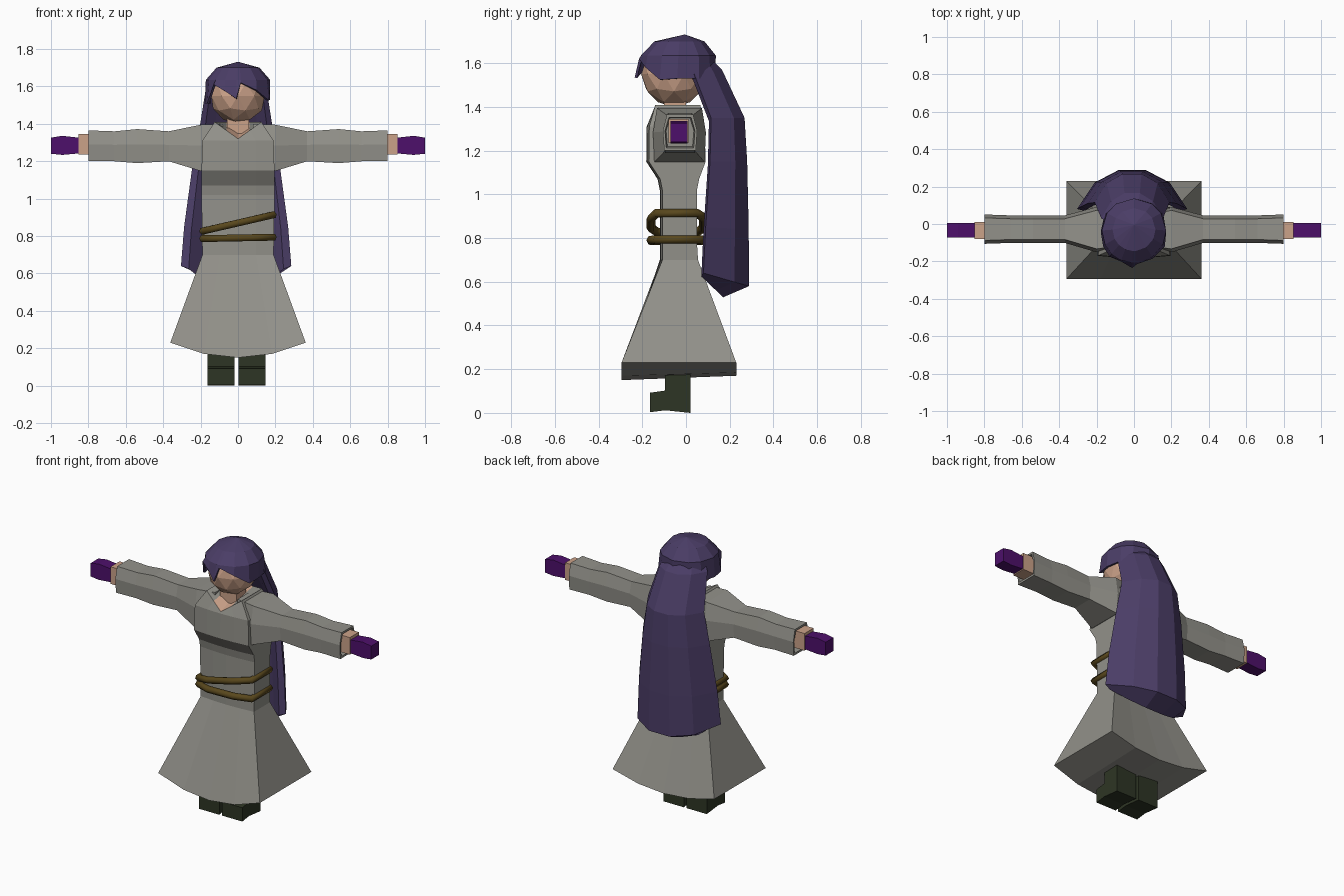
import bpy, bmesh, math
from mathutils import Vector

if "Cube" in bpy.data.objects:
    bpy.data.objects.remove(bpy.data.objects["Cube"])


def material(name, rgb):
    m = bpy.data.materials.new(name)
    m.diffuse_color = (*rgb, 1)
    m.use_nodes = True
    m.node_tree.nodes["Principled BSDF"].inputs["Base Color"].default_value = m.diffuse_color
    return m


ROBE = material("robe grey", (0.29, 0.285, 0.255))
HAIR = material("hair purple", (0.07, 0.047, 0.135))
SKIN = material("skin", (0.60, 0.36, 0.25))
GLOVE = material("glove violet", (0.075, 0.005, 0.145))
BOOT = material("boot green", (0.027, 0.036, 0.018))
ROPE = material("rope brown", (0.10, 0.064, 0.012))


def make(name, bm, *mats):
    bmesh.ops.recalc_face_normals(bm, faces=bm.faces[:])
    me = bpy.data.meshes.new(name)
    bm.to_mesh(me)
    bm.free()
    ob = bpy.data.objects.new(name, me)
    for m in mats:
        me.materials.append(m)
    bpy.context.collection.objects.link(ob)
    return ob


def loft(name, sections, *mats, cap_rule=None):
    """Each section is a front row and a back row of equal length."""
    bm = bmesh.new()
    rings = [[bm.verts.new(p) for p in front + back[::-1]] for front, back in sections]
    n = len(rings[0])
    for a, b in zip(rings, rings[1:]):
        for i in range(n):
            j = (i + 1) % n
            bm.faces.new((a[i], a[j], b[j], b[i]))
    for ring in (rings[0], rings[-1]):
        for i in range(n // 2 - 1):
            f = bm.faces.new((ring[i], ring[i + 1], ring[n - 2 - i], ring[n - 1 - i]))
            if cap_rule and ring is rings[-1]:
                f.material_index = cap_rule(i)
    return make(name, bm, *mats)


def box(name, lo, hi, mat):
    sec = [([(x, lo[1], lo[2]), (x, lo[1], hi[2])], [(x, hi[1], lo[2]), (x, hi[1], hi[2])])
           for x in (lo[0], hi[0])]
    return loft(name, sec, mat)


# Robe: skirt, waist and chest, with curved hem and V neck
F = (-1, -0.5, 0, 0.5, 1)
body = [([(0.362 * f, -0.295, 0.15 + 0.08 * f * f) for f in F],
         [(0.362 * f, 0.23, 0.17 + 0.06 * f * f) for f in F])]
for z, w, yf, yb in ((0.70, 0.19, -0.12, 0.055), (0.78, 0.192, -0.12, 0.05),
                     (1.02, 0.195, -0.12, 0.05), (1.07, 0.195, -0.13, 0.06),
                     (1.15, 0.195, -0.182, 0.09), (1.31, 0.19, -0.18, 0.085)):
    body.append(([(w * f, yf + 0.012 * f * f, z) for f in F], [(w * f, yb, z) for f in F]))
body.append(([(0.125 * f, -0.14 - 0.035 * (1 - abs(f)), 1.32 + 0.09 * abs(f)) for f in F],
             [(0.125 * f, 0.065, 1.41) for f in F]))
loft("robe", body, ROBE, SKIN, cap_rule=lambda i: int(i in (1, 2)))

# Sleeves, wrists, gloves and boots on both sides
ARM = ((0.08, -0.13, 0.06, 1.20, 1.40), (0.20, -0.145, 0.085, 1.148, 1.395),
       (0.37, -0.095, 0.04, 1.20, 1.36), (0.54, -0.095, 0.04, 1.19, 1.372),
       (0.66, -0.095, 0.04, 1.20, 1.36), (0.80, -0.1, 0.045, 1.20, 1.365),
       (0.80, -0.09, 0.035, 1.213, 1.353), (0.76, -0.085, 0.03, 1.22, 1.35))
for s, side in ((-1, "left"), (1, "right")):
    sec = []
    for x, y0, y1, z0, z1 in ARM:
        zm = z0 * 0.45 + z1 * 0.55
        sec.append(([(s * x, y0, z0), (s * x, y0 - 0.006, zm), (s * x, y0 + 0.012, z1)],
                    [(s * x, y1, z0), (s * x, y1 + 0.006, zm), (s * x, y1 - 0.012, z1)]))
    loft(side + "_sleeve", sec, ROBE)
    box(side + "_wrist", (s * 0.74, -0.08, 1.235), (s * 0.853, 0.012, 1.345), SKIN)
    g = [(0.85, 1.242, 1.326), (0.94, 1.234, 1.336), (1.0, 1.24, 1.326)]
    loft(side + "_glove", [([(s * x, -0.072, a), (s * x, -0.072, b)],
                            [(s * x, 0.006, a), (s * x, 0.006, b)]) for x, a, b in g], GLOVE)
    cx = s * 0.082 - 0.008
    sec = []
    for x in (cx - 0.072, cx + 0.072):
        sec.append(([(x, -0.165, 0.003), (x, -0.095, 0.012), (x, 0.02, 0)],
                    [(x, -0.165, 0.092), (x, -0.095, 0.102), (x, 0.02, 0.102)]))
    loft(side + "_boot", sec, BOOT)
    box(side + "_boot_shaft", (cx - 0.072, -0.095, 0.1), (cx + 0.072, 0.02, 0.3), BOOT)

# Head and neck
bm = bmesh.new()
bmesh.ops.create_icosphere(bm, subdivisions=2, radius=0.15)
for v in bm.verts:
    v.co = v.co + Vector((0, -0.055, 1.55))
make("head", bm, SKIN)
box("neck", (-0.058, -0.1, 1.3), (0.058, 0.0, 1.44), SKIN)

# Rope belts
for name, z0, slope in (("lower_rope", 0.79, 0.02), ("upper_rope", 0.87, 0.23)):
    cu = bpy.data.curves.new(name, "CURVE")
    cu.dimensions = "3D"
    cu.bevel_depth = 0.021
    cu.bevel_resolution = 1
    pts = [(0.19, -0.135), (0.19, 0.05), (0.1, 0.08), (-0.1, 0.08),
           (-0.19, 0.05), (-0.19, -0.13), (-0.1, -0.16), (0.08, -0.16)]
    sp = cu.splines.new("POLY")
    sp.points.add(len(pts) - 1)
    for p, (x, y) in zip(sp.points, pts):
        p.co = (x, y, z0 + slope * x, 1)
    sp.use_cyclic_u = True
    cu.materials.append(ROPE)
    bpy.context.collection.objects.link(bpy.data.objects.new(name, cu))

# Hair cap: jagged fringe rim, two dome rings and a crown point
RIM = [(-0.01, -0.235, 1.535), (0.015, -0.215, 1.62), (0.10, -0.185, 1.58), (0.165, -0.12, 1.525),
       (0.172, -0.04, 1.53), (0.155, 0.06, 1.53), (0.10, 0.11, 1.52), (0, 0.13, 1.52),
       (-0.10, 0.11, 1.52), (-0.155, 0.06, 1.51), (-0.178, -0.04, 1.51), (-0.165, -0.12, 1.51),
       (-0.13, -0.175, 1.61), (-0.07, -0.2, 1.575)]
bm = bmesh.new()
rings = [[bm.verts.new(p) for p in RIM]]
for r, z, cy in ((0.172, 1.635, -0.035), (0.115, 1.70, -0.03)):
    ring = []
    for x, y, _ in RIM:
        d = Vector((x, y + 0.04)).normalized() * r
        ring.append(bm.verts.new((d.x, d.y + cy, z)))
    rings.append(ring)
crown = bm.verts.new((0, -0.005, 1.732))
n = len(RIM)
for i in range(n):
    j = (i + 1) % n
    for a, b in zip(rings, rings[1:]):
        bm.faces.new((a[i], a[j], b[j], b[i]))
    bm.faces.new((rings[-1][i], rings[-1][j], crown))
cap = make("hair_cap", bm, HAIR)
mod = cap.modifiers.new("thickness", "SOLIDIFY")
mod.thickness = 0.012

# Long hair down the back: z, half width, edge y, back y, inner y, drop at the middle
LOCK = ((1.70, 0.09, -0.01, 0.035, -0.02, 0), (1.57, 0.165, 0.03, 0.165, 0.04, 0),
        (1.35, 0.20, 0.115, 0.268, 0.16, 0), (1.15, 0.237, 0.11, 0.28, 0.165, 0),
        (0.85, 0.278, 0.09, 0.287, 0.17, 0.01), (0.64, 0.295, 0.08, 0.288, 0.18, 0.06))
W = (-1, -0.68, -0.25, 0.25, 0.68, 1)
K = (0, 0.68, 1, 1, 0.68, 0)
sec = []
for z, w, ye, yb, yi, drop in LOCK:
    outer = [(w * f - 0.01, ye + (yb - ye) * k, z - drop * k) for f, k in zip(W, K)]
    inner = [(w * f * 0.86 - 0.01, ye - 0.01 + (yi - ye) * k, z - 0.015 - drop * 1.6 * k)
             for f, k in zip(W, K)]
    sec.append((inner, outer))
loft("long_hair", sec, HAIR)
